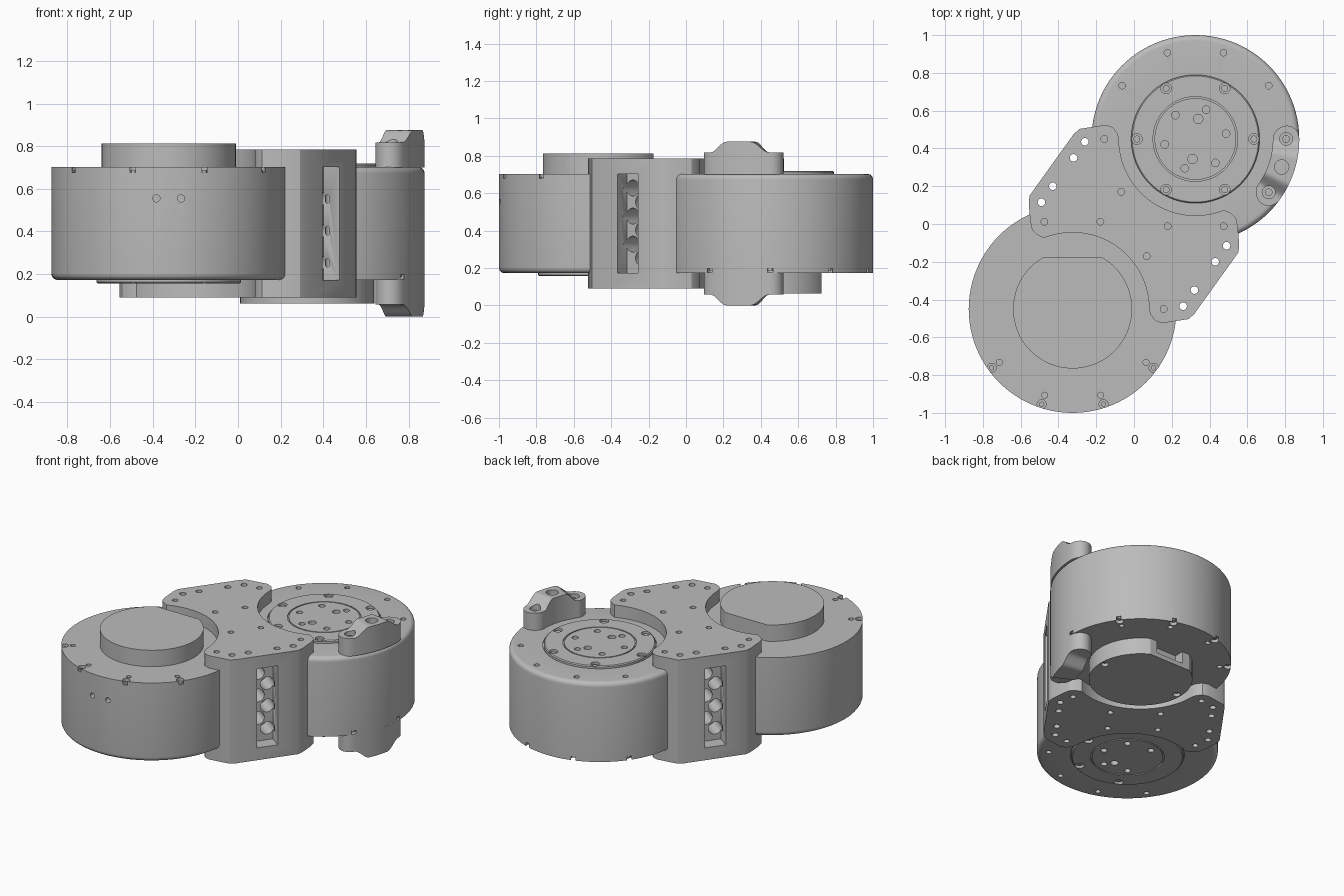
import bpy, bmesh
from math import radians, cos, sin, pi, sqrt, atan2
from mathutils import Matrix, Vector

if "Cube" in bpy.data.objects:
    bpy.data.objects.remove(bpy.data.objects["Cube"])

MID = 0.4375                      # height of the symmetry plane
CENTRE = Vector((0.325, 0.45, 0))  # axis of the left actuator
metal = bpy.data.materials.new("machined_grey")
metal.use_nodes = True
GREY = (0.5, 0.5, 0.5, 1)
metal.diffuse_color = GREY
metal.node_tree.nodes["Principled BSDF"].inputs["Base Color"].default_value = GREY


def finish(bm, name, matrix):
    """Turn a bmesh into a named object."""
    bm.transform(matrix)
    bmesh.ops.recalc_face_normals(bm, faces=bm.faces)
    mesh = bpy.data.meshes.new(name)
    bm.to_mesh(mesh)
    bm.free()
    obj = bpy.data.objects.new(name, mesh)
    bpy.context.collection.objects.link(obj)
    mesh.materials.append(metal)
    smooth(obj)
    return obj


def smooth(obj):
    obj.data.shade_smooth()
    obj.data.set_sharp_from_angle(angle=radians(30))


def cut(obj, bm, matrix):
    """Subtract the bmesh from the object."""
    cutter = finish(bm, "cutter", matrix)
    cutter.hide_render = True
    mod = obj.modifiers.new("cut", 'BOOLEAN')
    mod.operation, mod.solver, mod.object = 'DIFFERENCE', 'EXACT', cutter
    dg = bpy.context.evaluated_depsgraph_get()
    mesh = bpy.data.meshes.new_from_object(obj.evaluated_get(dg))
    obj.modifiers.clear()
    obj.data = mesh
    bpy.data.objects.remove(cutter)
    smooth(obj)


def rod(bm, x, y, z0, z1, r, turn=Matrix(), sides=20):
    """Add a cylinder between two heights."""
    place = turn @ Matrix.Translation((x, y, (z0 + z1) / 2))
    bmesh.ops.create_cone(bm, cap_ends=True, segments=sides, radius1=r, radius2=r,
                          depth=z1 - z0, matrix=place)


def prism(points, z0, z1):
    bm = bmesh.new()
    face = bm.faces.new([bm.verts.new((x, y, z0)) for x, y in points])
    up = bmesh.ops.extrude_face_region(bm, geom=[face])["geom"]
    bmesh.ops.translate(bm, vec=(0, 0, z1 - z0),
                        verts=[v for v in up if isinstance(v, bmesh.types.BMVert)])
    return bm


def revolve(profile, steps=96):
    bm = bmesh.new()
    verts = [bm.verts.new((r, 0, z)) for r, z in profile]
    edges = [bm.edges.new(pair) for pair in zip(verts, verts[1:])]
    bmesh.ops.spin(bm, geom=verts + edges, axis=(0, 0, 1), cent=(0, 0, 0),
                   angle=2 * pi, steps=steps)
    bmesh.ops.remove_doubles(bm, verts=bm.verts, dist=1e-4)
    return bm


def ring(radius, count, start=0):
    for i in range(count):
        a = radians(start) + 2 * pi * i / count
        yield radius * cos(a), radius * sin(a)


def actuator(side, place):
    """Drum with a grooved output face (+z) and a flat-sided cap (-z)."""
    rim = [(0.52 + 0.03 * sin(a), 0.235 + 0.03 * cos(a))
           for a in (radians(15 * i) for i in range(7))]
    profile = [(0, .281), (.216, .281), (.216, .272), (.224, .272), (.224, .281),
               (.334, .281), (.34, .275), (.34, .258), (.346, .258), (.346, .265)]
    drum = finish(revolve(profile + rim + [(.55, -.265), (0, -.265)]),
                  side + "_drum", place)
    holes, screws = bmesh.new(), bmesh.new()
    # output face: bolt circle, centre pattern and housing holes
    for x, y in ring(.31, 6):
        rod(holes, x, y, .25, .3, .028)
        rod(screws, x, y, .24, .27, .018)
    for x, y in ring(.165, 6, 10):
        rod(holes, x, y, .24, .3, .02)
    for s in (-1, 1):
        rod(holes, .015 * s, .106 * s, .24, .3, .025)
    for x, y in ring(.48, 10):
        rod(holes, x, y, .235, .3, .017)
        rod(holes, x, y, -.3, -.235, .016)
    # rear face: screws in the rim
    for x, y in ring(.53, 10):
        rod(holes, x, y, -.3, -.24, .024)
        rod(screws, x, y, -.25, -.23, .014)
    # pair of side holes
    lay = Matrix.Rotation(pi / 2, 4, 'X')
    for x in (-.058, .058):
        rod(holes, x, -.1175, .51, .6, .017, lay)
    cut(drum, holes, place)

    # cap with a chord cut off and a connector opening in the flat
    a0 = atan2(.275, .153)
    arc = [(.315 * cos(a), .315 * sin(a)) for a in
           (pi - a0 + (pi + 2 * a0) * i / 72 for i in range(73))]
    cap = finish(prism(arc, -.375, -.26), side + "_cap", place)
    opening = bmesh.new()
    bmesh.ops.create_cube(opening, size=1, matrix=Matrix.Translation((0, .26, -.3))
                          @ Matrix.Diagonal((.2, .1, .09, 1)))
    cut(cap, opening, place)
    sockets = bmesh.new()
    for x in (-.285, .285):
        rod(sockets, x, 0, -.4, -.345, .023)
        rod(screws, x, 0, -.36, -.34, .014)
    cut(cap, sockets, place)
    finish(screws, side + "_screws", place)


def clamp(name, place):
    """Curved strap with a raised middle, following the drum rim."""
    R, W, span = .48, .07, radians(36)
    end = W / R
    bm = bmesh.new()
    angles = [end * cos(radians(90 - 10 * i)) for i in range(9, 0, -1)]
    angles += [-span * i / 32 for i in range(33)]
    angles += [-span - end * sin(radians(10 * i)) for i in range(1, 10)]
    rows = []
    for a in angles:
        over = max(a, -span - a, 0) * R
        w = max(sqrt(max(W * W - over * over, 0)), .002)
        t = min(max((span / 2 - abs(a + span / 2) - .01) / .18, 0), 1)
        top = .38 + .0575 * t * t * (3 - 2 * t)
        rows.append([bm.verts.new((r * cos(a), r * sin(a), z)) for r, z in
                     ((R - w, .262), (R + w, .262), (R + w, top), (R - w, top))])
    for p, q in zip(rows, rows[1:]):
        for i in range(4):
            j = (i + 1) % 4
            bm.faces.new((p[i], p[j], q[j], q[i]))
    bm.faces.new(rows[0])
    bm.faces.new(rows[-1])
    strap = finish(bm, name, place)
    holes, screws = bmesh.new(), bmesh.new()
    for a in (0, -span):
        rod(holes, R * cos(a), R * sin(a), .33, .5, .034)
        rod(screws, R * cos(a), R * sin(a), .32, .36, .02)
    rod(holes, R * cos(span / 2), -R * sin(span / 2), .28, .5, .038)
    cut(strap, holes, place)
    finish(screws, name + "_screws", place)


# two actuators, one turned upside down
lift = Matrix.Translation((0, 0, MID))
left_place = lift @ Matrix.Translation(CENTRE)
actuator("left", left_place)
actuator("right", lift @ Matrix.Translation(-CENTRE) @ Matrix.Rotation(pi, 4, 'Y'))

# clamps above and below the left actuator
clamp("upper_clamp", left_place)
clamp("lower_clamp", left_place @ Matrix.Diagonal((1, 1, -1, 1)))

# joining bracket: half outline, repeated by a half turn
half = [(-.553, .15), (-.32, .475), (-.29, .503), (-.15, .525), (-.112, .512), (-.088, .48)]
half += [(CENTRE.x + .405 * cos(a), CENTRE.y + .405 * sin(a))
         for a in (radians(180 + 4 * i) for i in range(29))]
half += [(.515, .056), (.54, .03), (.55, -.02), (.557, -.11)]
bracket = finish(prism(half + [(-x, -y) for x, y in half], -.348, .348),
                 "joining_bracket", lift)

slots, bores, holes = bmesh.new(), bmesh.new(), bmesh.new()
for s in (0, pi):
    # slot in the slanted side, with staggered bores in its back wall
    face = (Matrix.Rotation(s, 4, 'Z') @ Matrix.Translation((.436, -.312, 0))
            @ Matrix.Rotation(radians(54.4), 4, 'Z'))
    bmesh.ops.create_cube(slots, size=1, matrix=face @ Matrix.Diagonal((.135, .18, .53, 1)))
    for t, z in ((-.03, .19), (.03, .115)):
        for i in range(3):
            rod(bores, t, z - .15 * i, -.22, -.06, .043,
                face @ Matrix.Rotation(pi / 2, 4, 'X'))
    # vertical holes: through along the edge, blind elsewhere
    spin = Matrix.Rotation(s, 4, 'Z')
    for x, y in ((-.26, .435), (-.32, .35), (-.43, .2), (-.49, .115)):
        rod(holes, x, y, -.5, .5, .02, spin)
    for x, y in ((-.157, .45), (-.067, .17), (-.178, .012), (-.475, .012)):
        rod(holes, x, y, .31, .4, .018, spin)
        rod(holes, x, y, -.4, -.31, .018, spin)
for cutter in (slots, bores, holes):
    cut(bracket, cutter, lift)
